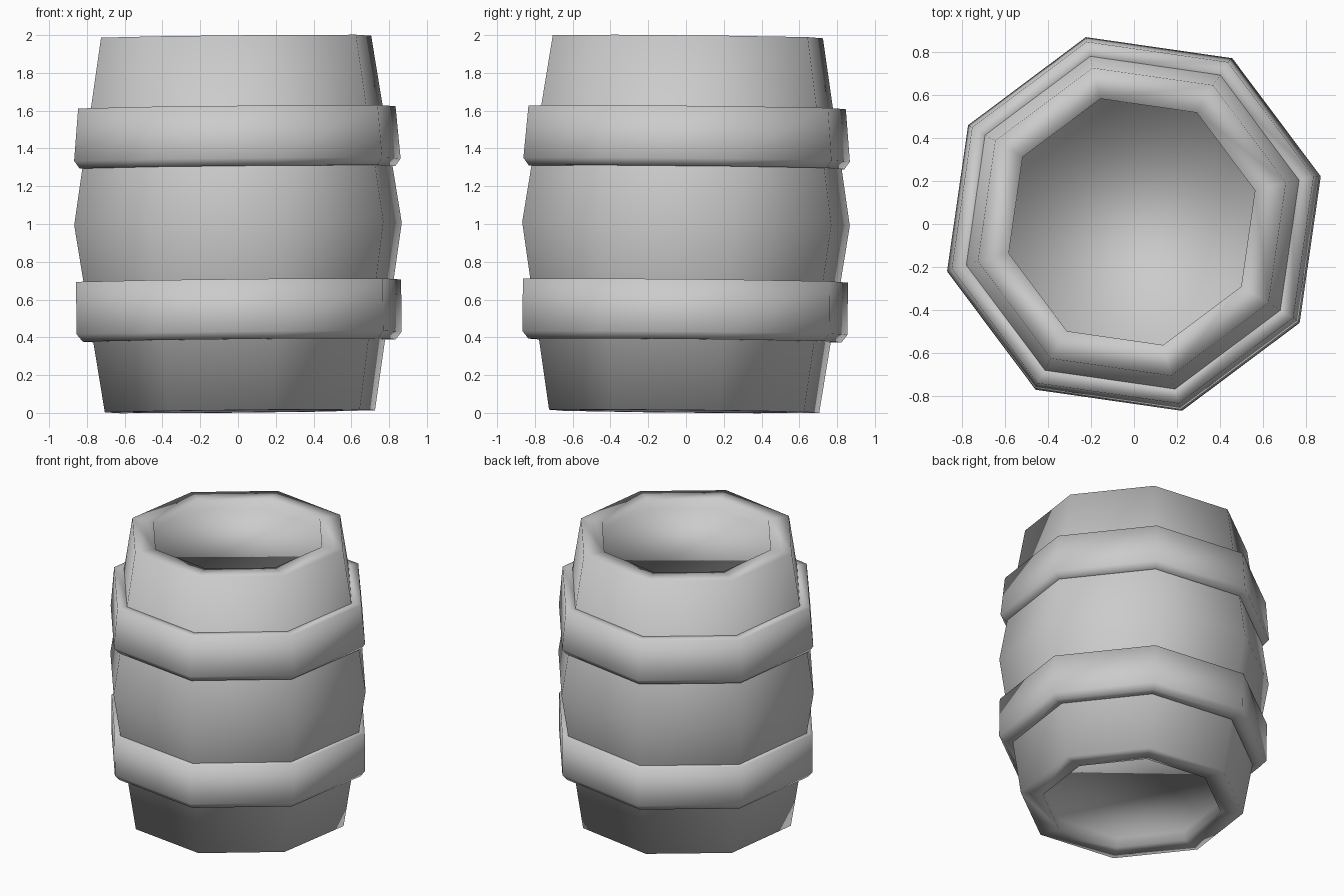
import bpy, bmesh, math
from mathutils import Matrix, Vector

cube = bpy.data.objects.get("Cube")
if cube:
    bpy.data.objects.remove(cube, do_unlink=True)

SIDES = 8
TURN = math.radians(14.3)
# Slight lean of the whole barrel about its middle
LEAN = (Matrix.Translation((0, 0, 1)) @ Matrix.Rotation(-0.01, 4, 'Y')
        @ Matrix.Rotation(-0.01, 4, 'X') @ Matrix.Translation((0, 0, -1)))

grey = bpy.data.materials.new("light_grey")
grey.use_nodes = True
grey.diffuse_color = (0.6, 0.6, 0.6, 1)
grey.node_tree.nodes["Principled BSDF"].inputs["Base Color"].default_value = (0.6, 0.6, 0.6, 1)


def lathe(name, profile, closed):
    """Spin a (radius, height) profile; close it into a ring or cap both ends."""
    bm = bmesh.new()
    rings = []
    for r, z in profile:
        ring = []
        for i in range(SIDES):
            a = TURN + math.tau * i / SIDES
            ring.append(bm.verts.new(LEAN @ Vector((r * math.cos(a), r * math.sin(a), z))))
        rings.append(ring)
    pairs = list(zip(rings, rings[1:]))
    if closed:
        pairs.append((rings[-1], rings[0]))
    else:
        bm.faces.new(rings[0])
        bm.faces.new(rings[-1])
    for low, high in pairs:
        for i in range(SIDES):
            j = (i + 1) % SIDES
            bm.faces.new((low[i], low[j], high[j], high[i]))
    bmesh.ops.recalc_face_normals(bm, faces=bm.faces)
    for f in bm.faces:
        f.smooth = True
    mesh = bpy.data.meshes.new(name)
    bm.to_mesh(mesh)
    bm.free()
    mesh.materials.append(grey)
    obj = bpy.data.objects.new(name, mesh)
    bpy.context.collection.objects.link(obj)
    return obj


# Bulging body with a shallow recessed lid and base
half = [(0.59, 0.075), (0.59, 0.008), (0.738, 0.008)]
body = half + [(0.895, 1.0)] + [(r, 2 - z) for r, z in reversed(half)]
lathe("barrel_body", body, False)

# Hoops with a chamfered lower edge
lathe("lower_hoop", [(0.77, 0.383), (0.855, 0.383), (0.888, 0.423), (0.888, 0.70), (0.80, 0.70)], True)
lathe("upper_hoop", [(0.80, 1.30), (0.862, 1.30), (0.892, 1.34), (0.867, 1.618), (0.77, 1.618)], True)
